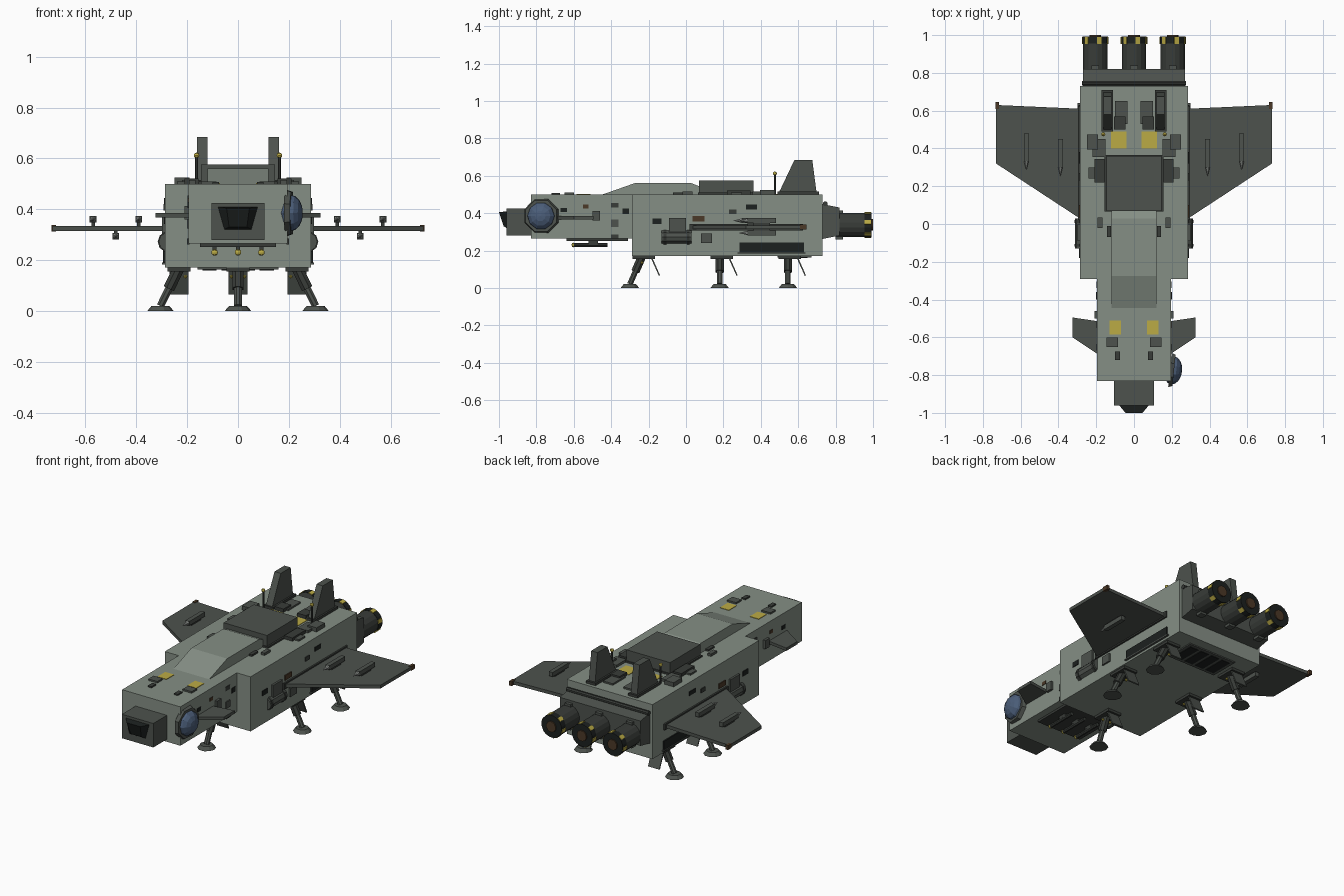
import bpy, bmesh, math
from mathutils import Vector, Matrix

if "Cube" in bpy.data.objects:
    bpy.data.objects.remove(bpy.data.objects["Cube"])

def mat(name, c):
    m = bpy.data.materials.new(name)
    m.diffuse_color = (*c, 1)
    m.use_nodes = True
    m.node_tree.nodes["Principled BSDF"].inputs["Base Color"].default_value = m.diffuse_color
    return m

HULL = mat("hull_green", (.235, .275, .235))
DARK = mat("dark_panel", (.075, .085, .075))
METAL = mat("gunmetal", (.04, .045, .04))
BLACK = mat("black", (.012, .015, .014))
YEL = mat("yellow", (.5, .41, .06))
BLUE = mat("blue_glass", (.07, .11, .19))
RUST = mat("rust", (.07, .04, .02))
LIGHT = mat("light_metal", (.3, .32, .3))

def finish(name, bm, m):
    bmesh.ops.recalc_face_normals(bm, faces=bm.faces)
    me = bpy.data.meshes.new(name)
    bm.to_mesh(me)
    bm.free()
    me.materials.append(m)
    o = bpy.data.objects.new(name, me)
    bpy.context.collection.objects.link(o)
    return o

def box(name, x, y, z, m):
    bm = bmesh.new()
    c = [(a + b) / 2 for a, b in (x, y, z)]
    d = [abs(b - a) for a, b in (x, y, z)]
    bmesh.ops.create_cube(bm, size=1, matrix=Matrix.Translation(c) @ Matrix.Diagonal((*d, 1)))
    return finish(name, bm, m)

def pair(name, x, y, z, m):
    for s, side in ((1, "right"), (-1, "left")):
        box(f"{name}_{side}", (s * x[0], s * x[1]), y, z, m)

def prism(name, pts, axis, lo, hi, m):
    # extrude a 2D profile along the x or z axis
    bm = bmesh.new()
    place = (lambda p, t: (t, *p)) if axis == "x" else (lambda p, t: (*p, t))
    a, b = ([bm.verts.new(place(p, t)) for p in pts] for t in (lo, hi))
    bm.faces.new(a)
    bm.faces.new(b)
    for i in range(len(pts)):
        j = (i + 1) % len(pts)
        bm.faces.new((a[i], a[j], b[j], b[i]))
    return finish(name, bm, m)

def rod(name, p, q, r, m, r2=None, n=8):
    p, q = Vector(p), Vector(q)
    bm = bmesh.new()
    rot = (q - p).to_track_quat('Z', 'Y').to_matrix().to_4x4() @ Matrix.Rotation(math.pi / n, 4, 'Z')
    bmesh.ops.create_cone(bm, cap_ends=True, segments=n, radius1=r, radius2=r if r2 is None else r2,
                          depth=(q - p).length, matrix=Matrix.Translation((p + q) / 2) @ rot)
    return finish(name, bm, m)

def ball(name, c, s, m, u=8, v=6):
    bm = bmesh.new()
    bmesh.ops.create_uvsphere(bm, u_segments=u, v_segments=v, radius=1,
                              matrix=Matrix.Translation(c) @ Matrix.Diagonal((*s, 1)) @ Matrix.Rotation(math.pi / 2, 4, 'Y'))
    return finish(name, bm, m)

# Fuselage
box("main_hull", (-.287, .287), (-.29, .73), (.17, .5), HULL)
box("forward_hull", (-.195, .195), (-.83, -.28), (.265, .5), HULL)
box("nose_box", (-.105, .105), (-.96, -.82), (.28, .425), DARK)
prism("canopy_hump", [(-.46, .495), (-.275, .56), (.03, .56), (.08, .54), (.08, .495)], "x", -.12, .12, HULL)
box("roof_housing", (-.145, .145), (.07, .36), (.49, .575), DARK)
box("roof_housing_base", (-.155, .155), (.065, .365), (.49, .51), METAL)

# Faceted nose window
bm = bmesh.new()
back = [bm.verts.new((x, -.958, z)) for x, z in ((-.08, .41), (.08, .41), (.055, .32), (-.055, .32))]
tip = [bm.verts.new((x, y, z)) for x, y, z in ((-.045, -1, .405), (.045, -1, .405), (.035, -.975, .33), (-.035, -.975, .33))]
bm.faces.new(back)
bm.faces.new(tip)
for i in range(4):
    bm.faces.new((back[i], back[(i + 1) % 4], tip[(i + 1) % 4], tip[i]))
finish("nose_window", bm, BLACK)

# Engine block and three striped engines
prism("engine_block", [(.72, .26), (.82, .28), (.82, .43), (.72, .45)], "x", -.27, .27, DARK)
rod("engine_crossbar", (-.275, .745, .45), (.275, .745, .45), .013, METAL)
for i, x in enumerate((-.205, 0, .205)):
    z = .337
    rod(f"engine_{i}", (x, .8, z), (x, .985, z), .066, METAL, n=16)
    rod(f"engine_rim_{i}", (x, .955, z), (x, .993, z), .068, BLACK, n=16)
    rod(f"engine_nozzle_{i}", (x, .985, z), (x, 1, z), .032, RUST, n=12)
    box(f"engine_clamp_{i}", (x - .02, x + .02), (.8, .84), (.26, .415), DARK)
    for k in range(6):
        a = k * math.pi / 3 + .3
        o = box(f"engine_stripe_{i}_{k}", (-.012, .012), (-.018, .018), (-.004, .004), YEL)
        o.matrix_world = Matrix.Translation((x, .972, z)) @ Matrix.Rotation(a, 4, 'Y') @ Matrix.Translation((0, 0, .066))

for s, side in ((1, "right"), (-1, "left")):
    # Wings, canards and tail fins
    prism(f"wing_{side}", [(s * x, y) for x, y in ((.28, .61), (.73, .63), (.73, .32), (.28, .025))], "z", .315, .335, DARK)
    box(f"wing_tip_light_{side}", (s * .715, s * .733), (.61, .645), (.312, .338), RUST)
    box(f"wing_root_{side}", (s * .28, s * .297), (.02, .625), (.307, .343), METAL)
    prism(f"canard_{side}", [(s * x, y) for x, y in ((.19, -.515), (.325, -.495), (.325, -.6), (.19, -.69))], "z", .367, .385, DARK)
    prism(f"tail_fin_{side}", [(.49, .495), (.58, .685), (.675, .685), (.7, .495)], "x", s * .12, s * .162, DARK)
    box(f"tail_fin_base_{side}", (s * .11, s * .172), (.49, .71), (.49, .515), METAL)
    # Antennas
    rod(f"antenna_{side}", (s * .163, .475, .49), (s * .163, .475, .61), .006, METAL, n=6)
    ball(f"antenna_tip_{side}", (s * .163, .475, .612), (.011,) * 3, YEL)
    # Wing missiles, two above and one below
    for k, (x, y, z) in enumerate(((.57, .33, .36), (.39, .3, .36), (.48, .33, .294))):
        box(f"missile_{side}_{k}", (s * x - .013, s * x + .013), (y, y + .15), (z - .013, z + .013), DARK)
        rod(f"missile_tip_{side}_{k}", (s * x, y, z), (s * x, y - .045, z), .013, LIGHT, .001)
        box(f"missile_pylon_{side}_{k}", (s * x - .007, s * x + .007), (y + .03, y + .12), (min(z, .33), max(z, .32)), METAL)
    # Side canister with end bands
    rod(f"canister_{side}", (s * .275, -.13, .272), (s * .275, .03, .272), .037, DARK, n=10)
    for y in (-.12, .005):
        rod(f"canister_band_{side}", (s * .275, y, .272), (s * .275, y + .015, .272), .041, METAL, n=10)

# Landing gear: one front leg and four side legs
for i, (x, y) in enumerate(((0, -.3), (.305, .18), (-.305, .18), (.305, .545), (-.305, .545))):
    tx, ty = x * .76, (-.235 if i == 0 else y)
    top, foot = Vector((tx, ty, .17)), Vector((x, y, .02))
    rod(f"leg_upper_{i}", top, top.lerp(foot, .55), .024, METAL)
    rod(f"leg_lower_{i}", top.lerp(foot, .5), foot, .016, DARK)
    rod(f"foot_{i}", (x, y, 0), (x, y, .02), .052, DARK, .035, n=10)
    box(f"leg_mount_{i}", (tx - .045, tx + .045), (ty - .05, ty + .07), (.155, .172), METAL)
    for e in (-.025, .025):
        ball(f"leg_bolt_{i}", (tx + e, ty, .135), (.008,) * 3, YEL, 6, 4)
    h = .038
    prism(f"gear_door_{i}", [(ty + .045, .165), (ty + .09, .065), (ty + .096, .068), (ty + .052, .168)], "x", tx - h, tx + h, DARK)

# Side radar dish
tilt = Matrix.Translation((.19, -.773, .385)) @ Matrix.Rotation(-.1, 4, 'Z')
for o in (rod("radar_rim", (0, 0, 0), (.022, 0, 0), .098, DARK, .09),
          rod("radar_mount", (-.03, 0, 0), (.005, 0, 0), .06, METAL),
          ball("radar_dome", (.015, 0, 0), (.05, .075, .075), BLUE, 10, 8)):
    o.matrix_world = tilt

# Chin guns
box("chin_plate", (-.15, .15), (-.64, -.31), (.252, .268), METAL)
for i, x in enumerate((-.092, 0, .092)):
    rod(f"chin_gun_{i}", (x, -.6, .23), (x, -.42, .23), .011, METAL)
    ball(f"chin_gun_tip_{i}", (x, -.603, .23), (.013, .009, .013), YEL)
    box(f"chin_gun_mount_{i}", (x - .008, x + .008), (-.52, -.47), (.23, .26), METAL)

# Belly vents
box("belly_vent_frame", (-.16, .16), (.49, .67), (.163, .172), DARK)
for i in range(4):
    x = -.112 + i * .075
    box(f"belly_vent_{i}", (x - .028, x + .028), (.51, .65), (.16, .17), BLACK)

# Roof panels and boxes, mirrored: x range, y range, top height, material
ROOF = [((.07, .13), (-.585, -.51), .503, YEL), ((.085, .145), (-.65, -.6), .51, DARK),
        ((.075, .1), (-.72, -.675), .508, METAL), ((.04, .122), (.4, .49), .503, YEL),
        ((.035, .1), (.53, .65), .51, DARK), ((.045, .105), (.5, .57), .52, METAL),
        ((.19, .25), (.395, .475), .525, DARK), ((.15, .22), (.355, .45), .515, DARK),
        ((.155, .21), (.22, .345), .52, METAL), ((.2, .24), (.24, .3), .51, DARK),
        ((.168, .192), (-.02, .035), .515, DARK), ((.122, .142), (-.07, -.01), .51, METAL)]
for i, (x, y, z, m) in enumerate(ROOF):
    pair(f"roof_panel_{i}", x, y, (.495, z), m)

# Side windows and greebles, mirrored: y range, z range, depth, material
SIDE = [((-.18, -.13), (.342, .372), .004, BLACK), ((.035, .1), (.355, .385), .005, RUST),
        ((.23, .27), (.395, .42), .005, METAL), ((.32, .38), (.42, .445), .004, BLACK),
        ((.08, .14), (.24, .29), .01, DARK), ((-.09, 0), (.3, .375), .012, DARK),
        ((.285, .63), (.19, .242), .008, BLACK), ((.275, .64), (.183, .19), .012, DARK)]
for i, (y, z, d, m) in enumerate(SIDE):
    pair(f"hull_side_panel_{i}", (.28, .287 + d), y, z, m)
NOSE = [((-.67, -.635), (.405, .428), .003, BLACK), ((-.5, -.46), (.36, .412), .015, DARK),
        ((-.4, -.36), (.325, .365), .006, DARK), ((-.4, -.36), (.43, .455), .003, METAL),
        ((-.34, -.305), (.395, .425), .003, BLACK), ((-.4, -.36), (.262, .285), .006, METAL),
        ((-.55, -.52), (.425, .445), .003, RUST)]
for i, (y, z, d, m) in enumerate(NOSE):
    pair(f"nose_side_panel_{i}", (.19, .195 + d), y, z, m)
